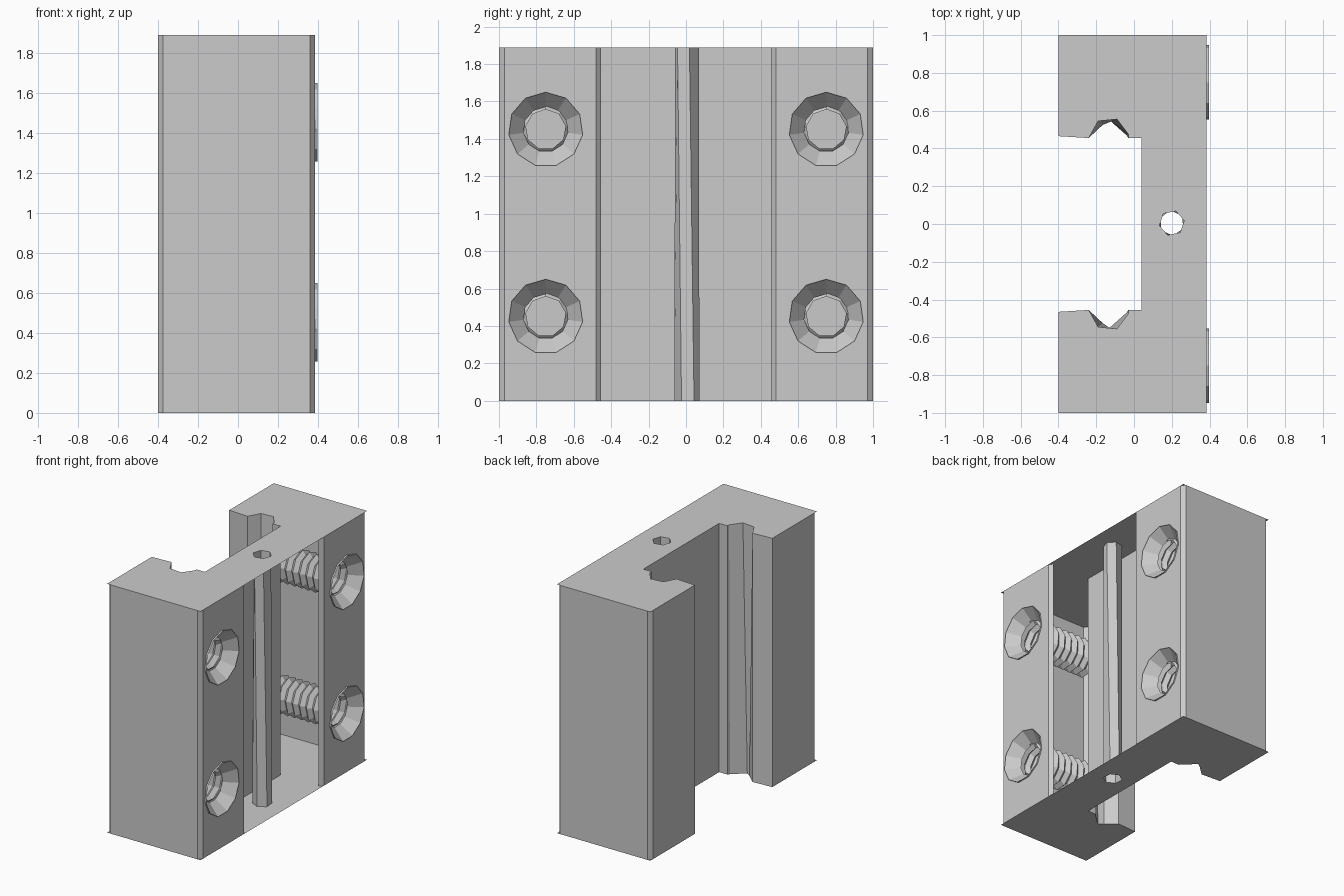
import bpy, bmesh
from math import cos, sin, pi, tau
from mathutils import Vector

if "Cube" in bpy.data.objects:
    bpy.data.objects.remove(bpy.data.objects["Cube"])

H = 1.89
HOLES_Z = (0.45, 1.45)
HOLE_Y = 0.75
R_RIM, N_RIM = 0.2, 11
FRONT = 0.385

# Side profile of one half (x, y); the guide groove changes from top to bottom
OUTER = [(FRONT, 0.97), (0.36, 1.0), (-0.375, 1.0), (-0.4, 0.97),
         (-0.4, 0.465), (-0.24, 0.455)]
GROOVE_TOP = [(-0.19, 0.545), (-0.09, 0.555), (-0.03, 0.475)]
GROOVE_BOT = [(-0.165, 0.525), (-0.13, 0.55), (-0.04, 0.47)]
INNER = [(-0.03, 0.455), (0.04, 0.455)]


def finish(name, bm, inward=False):
    bmesh.ops.recalc_face_normals(bm, faces=bm.faces)
    if inward:
        bmesh.ops.reverse_faces(bm, faces=bm.faces)
    me = bpy.data.meshes.new(name)
    bm.to_mesh(me)
    bm.free()
    ob = bpy.data.objects.new(name, me)
    bpy.context.collection.objects.link(ob)
    return ob


def mirror(pts):
    return [(x, -y) for x, y in reversed(pts)]


def loop_edges(bm, pts):
    vs = [bm.verts.new(p) for p in pts]
    return [bm.edges.new((a, b)) for a, b in zip(vs, vs[1:] + vs[:1])]


def strip(bm, low, high):
    a = [bm.verts.new((x, y, 0)) for x, y in low]
    b = [bm.verts.new((x, y, H)) for x, y in high]
    for i in range(len(a) - 1):
        bm.faces.new((a[i], a[i + 1], b[i + 1], b[i]))


def fill(bm, edges, normal):
    bmesh.ops.triangle_fill(bm, use_beauty=True, edges=edges, normal=normal)


def circle(x, cy, cz, r, n, turn=0.0):
    return [Vector((x, cy + r * sin(tau * i / n + turn), cz + r * cos(tau * i / n + turn)))
            for i in range(n)]


def rod_ring(z, turn):
    return [(0.2 + 0.067 * cos(tau * i / 6 + turn), 0.005 + 0.067 * sin(tau * i / 6 + turn), z)
            for i in range(6)]


# Outer walls and slotted channel
bm = bmesh.new()
low = OUTER + GROOVE_BOT + INNER
high = OUTER + GROOVE_TOP + INNER
strip(bm, low + mirror(low), high + mirror(high))
for s in (1, -1):
    edge = [(0.36, s * 0.455), (FRONT, s * 0.48)]
    strip(bm, edge, edge)
finish("body_walls", bm)

# Top and bottom caps, square cornered, pierced by the rod hole
for name, z, groove, turn in (("top_cap", H, GROOVE_TOP, 0.2), ("bottom_cap", 0, GROOVE_BOT, 0.6)):
    half = [(FRONT, 1.0), (-0.4, 1.0), (-0.4, 0.465), (-0.24, 0.455)] + groove + INNER
    bm = bmesh.new()
    edges = loop_edges(bm, [(x, y, z) for x, y in half + mirror(half)])
    edges += loop_edges(bm, rod_ring(z, turn))
    fill(bm, edges, (0, 0, 1 if z else -1))
    ob = finish(name, bm)
    want = 1 if z else -1
    if ob.data.polygons[0].normal.z * want < 0:
        ob.data.flip_normals()

# Six-sided rod bore running full height
bm = bmesh.new()
a = [bm.verts.new(p) for p in rod_ring(0, 0.6)]
b = [bm.verts.new(p) for p in rod_ring(H, 0.2)]
for i in range(6):
    j = (i + 1) % 6
    bm.faces.new((a[i], a[j], b[j], b[i]))
finish("rod_bore", bm, True)


def threaded_hole(name, cy, cz):
    # Countersunk mouth
    bm = bmesh.new()
    rings = [[bm.verts.new(p) for p in circle(x, cy, cz, r, N_RIM)]
             for x, r in ((FRONT, R_RIM), (0.397, R_RIM), (0.31, 0.12))]
    for r0, r1 in zip(rings, rings[1:]):
        for i in range(N_RIM):
            j = (i + 1) % N_RIM
            bm.faces.new((r0[i], r0[j], r1[j], r1[i]))
    finish(name + "_countersink", bm, True)

    # Helical thread with a flat end
    bm = bmesh.new()
    n, turns, pitch, x0 = 9, 9, 0.058, 0.335
    minor, major = [], []
    for i in range(n * (turns + 1) + 1):
        t, x = tau * i / n, x0 - pitch * i / n
        for row, r, dx in ((minor, 0.108, 0), (major, 0.138, pitch / 2)):
            row.append(bm.verts.new((x - dx, cy + r * sin(t), cz + r * cos(t))))
    for i in range(n * turns):
        bm.faces.new((minor[i], minor[i + 1], major[i + 1], major[i]))
        bm.faces.new((major[i], major[i + 1], minor[i + 1 + n], minor[i + n]))
    bm.faces.new(minor[n * turns:n * turns + n])
    bmesh.ops.delete(bm, geom=[v for v in bm.verts if not v.link_faces], context='VERTS')
    finish(name + "_thread", bm, True)


# Front strips with their pairs of threaded holes
for side, s in (("left", -1), ("right", 1)):
    bm = bmesh.new()
    edges = loop_edges(bm, [(FRONT, s * y, z) for y, z in ((0.48, 0), (0.97, 0), (0.97, H), (0.48, H))])
    for z in HOLES_Z:
        edges += loop_edges(bm, circle(FRONT, s * HOLE_Y, z, R_RIM, N_RIM))
    fill(bm, edges, (1, 0, 0))
    ob = finish(side + "_front_strip", bm)
    if ob.data.polygons[0].normal.x < 0:
        ob.data.flip_normals()
    for level, z in zip(("lower", "upper"), HOLES_Z):
        threaded_hole(f"{side}_{level}", s * HOLE_Y, z)
